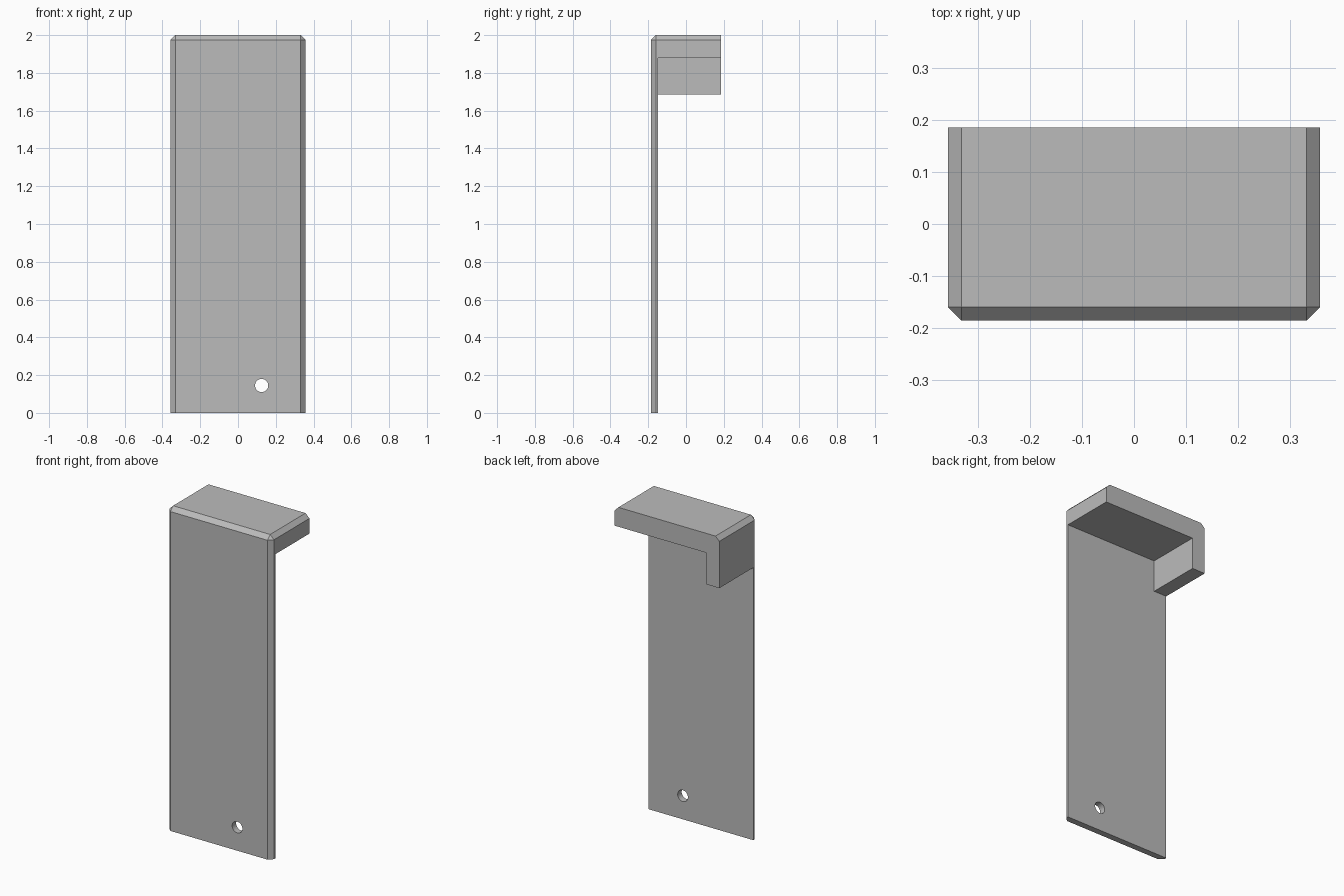
import bpy, bmesh
from mathutils import Matrix, Vector

cube = bpy.data.objects.get("Cube")
if cube:
    bpy.data.objects.remove(cube, do_unlink=True)

HALF_W, FRONT, BACK, TOP = 0.358, -0.186, 0.186, 2.0
PLATE_BACK = -0.147      # rear face of the upright plate
LID_BOTTOM = 1.88
LIP_BOTTOM = 1.685
LIP_INNER = -0.27        # inner face of the side lip
CHAMFER = 0.026

grey = bpy.data.materials.new("plain grey")
grey.use_nodes = True
colour = (0.5, 0.5, 0.5, 1)
grey.diffuse_color = colour
grey.node_tree.nodes["Principled BSDF"].inputs["Base Color"].default_value = colour


def make_object(name, bm):
    mesh = bpy.data.meshes.new(name)
    bm.to_mesh(mesh)
    bm.free()
    mesh.materials.append(grey)
    obj = bpy.data.objects.new(name, mesh)
    bpy.context.collection.objects.link(obj)
    return obj


def box(lo, hi):
    lo, hi = Vector(lo), Vector(hi)
    bm = bmesh.new()
    bmesh.ops.create_cube(bm, size=1, matrix=Matrix.Translation((lo + hi) / 2)
                          @ Matrix.Diagonal((*(hi - lo), 1)))
    return bm


def cut(target, name, bm):
    cutter = make_object(name, bm)
    cutter.hide_render = True
    mod = target.modifiers.new(name, 'BOOLEAN')
    mod.operation, mod.solver, mod.object = 'DIFFERENCE', 'EXACT', cutter
    bpy.context.view_layer.objects.active = target
    bpy.ops.object.modifier_apply(modifier=mod.name)
    bpy.data.objects.remove(cutter, do_unlink=True)


# Solid blank, chamfered on the front uprights and the front and side top edges
bm = box((-HALF_W, FRONT, 0), (HALF_W, BACK, TOP))


def is_chamfered(edge):
    mid = (edge.verts[0].co + edge.verts[1].co) / 2
    on_front, on_top = mid.y < FRONT + 0.01, mid.z > TOP - 0.01
    on_side = abs(mid.x) > HALF_W - 0.01
    return (on_front and on_top) or (on_front and on_side) or (on_top and on_side)


bmesh.ops.bevel(bm, geom=[e for e in bm.edges if is_chamfered(e)],
                offset=CHAMFER, segments=1, affect='EDGES')
bracket = make_object("hooked_plate", bm)

# Remove the space behind the plate, then the space under the lid beside the lip
cut(bracket, "rear_cutter", box((-1, PLATE_BACK, -1), (1, 1, LIP_BOTTOM)))
cut(bracket, "pocket_cutter", box((LIP_INNER, PLATE_BACK, 1), (1, 1, LID_BOTTOM)))

# Round hole near the foot
bm = bmesh.new()
bmesh.ops.create_cone(bm, cap_ends=True, segments=32, radius1=0.035, radius2=0.035, depth=1,
                      matrix=Matrix.Translation((0.125, FRONT, 0.145))
                      @ Matrix.Rotation(1.570796, 4, 'X'))
cut(bracket, "hole_cutter", bm)
